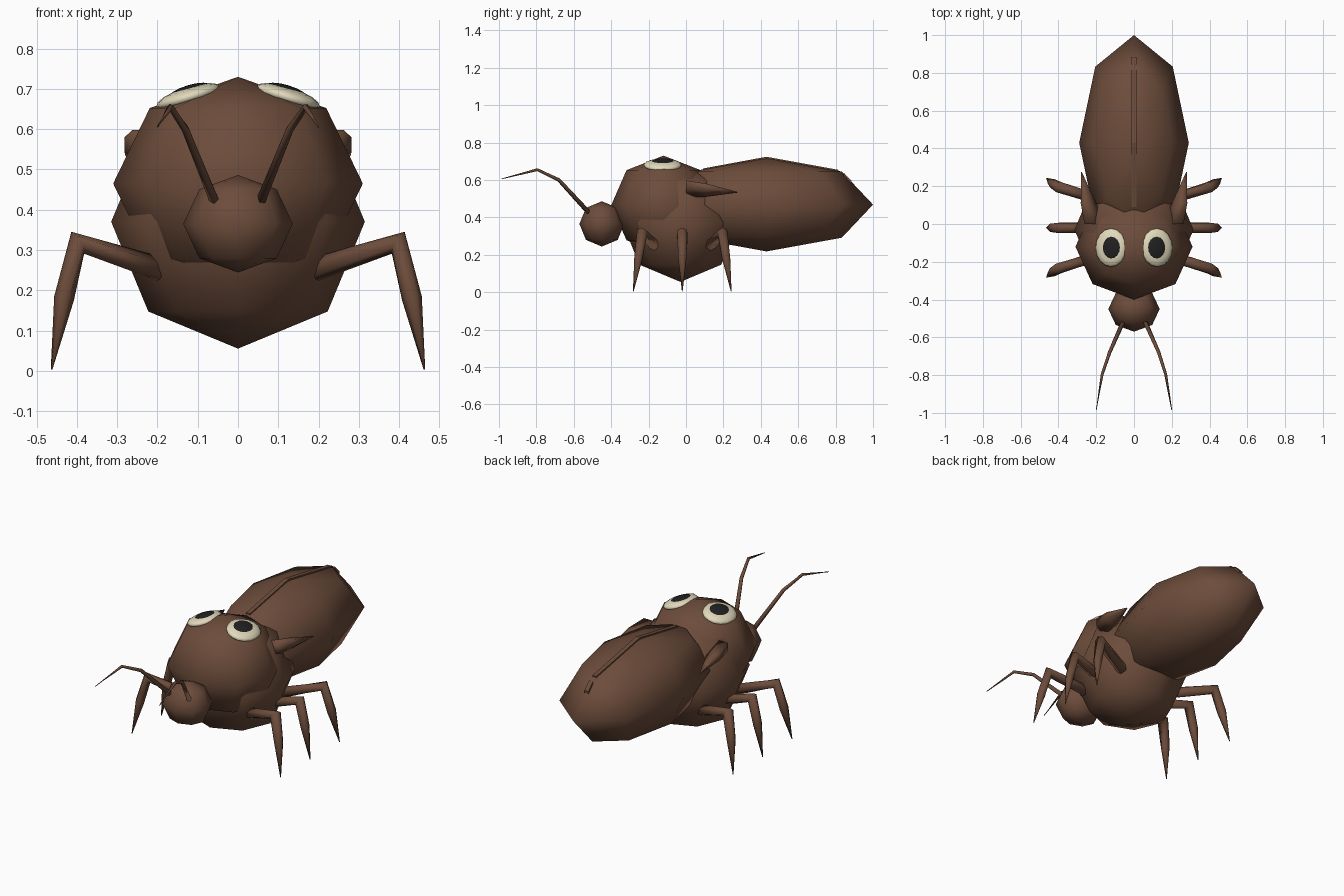
import bpy, bmesh, math
from mathutils import Vector, Matrix

if "Cube" in bpy.data.objects:
    bpy.data.objects.remove(bpy.data.objects["Cube"])


def material(name, rgb):
    m = bpy.data.materials.new(name)
    m.diffuse_color = (*rgb, 1)
    m.use_nodes = True
    m.node_tree.nodes["Principled BSDF"].inputs["Base Color"].default_value = m.diffuse_color
    return m


BROWN = material("brown", (0.15, 0.072, 0.043))
CREAM = material("cream", (0.76, 0.70, 0.50))
BLACK = material("black", (0.015, 0.015, 0.015))


def finish(name, bm, mat, smooth=True):
    bmesh.ops.recalc_face_normals(bm, faces=bm.faces)
    for f in bm.faces:
        f.smooth = smooth
    me = bpy.data.meshes.new(name)
    bm.to_mesh(me)
    bm.free()
    me.materials.append(mat)
    ob = bpy.data.objects.new(name, me)
    bpy.context.collection.objects.link(ob)
    return ob


def ball(name, centre, radii, mat, seg=8, rings=4, tilt=0.0):
    bm = bmesh.new()
    bmesh.ops.create_uvsphere(bm, u_segments=seg, v_segments=rings, radius=1)
    mtx = (Matrix.Translation(centre) @ Matrix.Rotation(tilt, 4, 'Y')
           @ Matrix.Diagonal((*radii, 1)))
    bmesh.ops.transform(bm, matrix=mtx, verts=bm.verts)
    return finish(name, bm, mat)


def loft(name, rings, mat, smooth=True):
    """Skin a list of equal-sized point rings and cap both ends."""
    bm = bmesh.new()
    loops = [[bm.verts.new(p) for p in r] for r in rings]
    n = len(loops[0])
    for a, b in zip(loops, loops[1:]):
        for i in range(n):
            j = (i + 1) % n
            bm.faces.new((a[i], a[j], b[j], b[i]))
    bm.faces.new(loops[0])
    bm.faces.new(loops[-1])
    return finish(name, bm, mat, smooth)


def tube(name, pts, radii, mat, sides=6):
    """Tapered tube through the points."""
    pts = [Vector(p) for p in pts]
    rings = []
    for i, p in enumerate(pts):
        before = (p - pts[i - 1]).normalized() if i else Vector()
        after = (pts[i + 1] - p).normalized() if i < len(pts) - 1 else Vector()
        t = (before + after).normalized()
        u = t.cross(Vector((0, 1, 0.05))).normalized()
        v = t.cross(u)
        rings.append([p + radii[i] * (u * math.cos(a) + v * math.sin(a))
                      for a in (2 * math.pi * k / sides for k in range(sides))])
    return loft(name, rings, mat)


# Body masses
ball("lower_thorax", (0, -0.03, 0.37), (0.315, 0.31, 0.315), BROWN)
ball("upper_thorax", (0, -0.12, 0.465), (0.31, 0.28, 0.265), BROWN)
ball("abdomen", (0, 0.43, 0.468), (0.29, 0.57, 0.25), BROWN)
ball("snout", (0, -0.45, 0.365), (0.136, 0.12, 0.121), BROWN)

# Seam ridge along the back, with a short separate end piece
for name, path in (
        ("back_seam", ((0.09, 0.661), (0.43, 0.724), (0.815, 0.654))),
        ("back_seam_end", ((0.845, 0.637), (0.885, 0.596)))):
    loft(name, [[(-0.012, y, z - 0.03), (0.012, y, z - 0.03),
                 (0.012, y, z), (-0.012, y, z)] for y, z in path], BROWN, False)

for s, side in ((-1, "left"), (1, "right")):
    # Eyes: flattened domes tilted outward
    tilt = s * math.radians(17)
    up = Vector((s * math.sin(abs(tilt)), 0, math.cos(tilt)))
    c = Vector((s * 0.122, -0.125, 0.680))
    ball(side + "_eye", c, (0.085, 0.102, 0.025), CREAM, 16, 8, tilt)
    ball(side + "_pupil", c + up * 0.013 + Vector((-s * 0.005, 0, 0)),
         (0.056, 0.068, 0.017), BLACK, 16, 8, tilt)

    # Small wing stubs
    def section(x0, x1, y, z0, z1):
        xm, zm = (x0 + x1) / 2, (z0 + z1) / 2
        return [(s * x0, y, zm), (s * xm, y, z1), (s * x1, y, z1),
                (s * x1, y, zm), (s * xm, y, z0)]
    loft(side + "_wing", [section(0.15, 0.262, 0.0, 0.505, 0.598),
                          section(0.20, 0.282, 0.11, 0.51, 0.58),
                          section(0.276, 0.28, 0.275, 0.532, 0.536)], BROWN)

    # Antennae
    tube(side + "_antenna",
         [(s * 0.055, -0.51, 0.415), (s * 0.13, -0.68, 0.60),
          (s * 0.168, -0.795, 0.655), (s * 0.2, -0.985, 0.606)],
         (0.013, 0.010, 0.008, 0.002), BROWN, 5)

    # Legs: thick upper segment, bent knee, pointed foot
    for d, row in ((-1, "front"), (0, "middle"), (1, "rear")):
        def at(x, spread, z):
            return (s * x, -0.02 + d * spread, z)
        tube(f"{side}_{row}_leg",
             [at(0.19, 0.15, 0.252), at(0.398, 0.215, 0.318),
              at(0.432, 0.235, 0.18), at(0.463, 0.262, 0.003)],
             (0.030, 0.031, 0.025, 0.002), BROWN)
